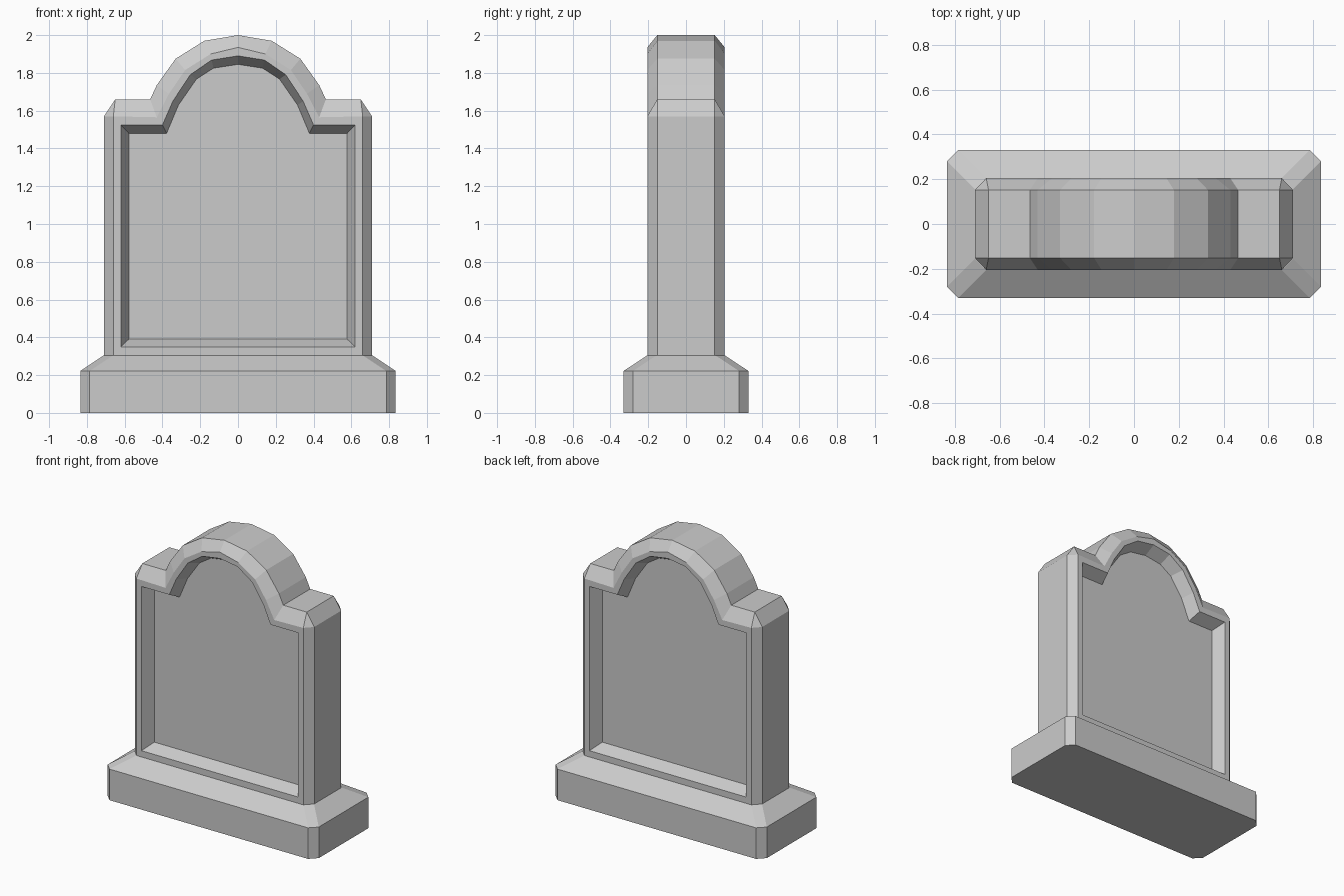
import bpy
import bmesh

cube = bpy.data.objects.get("Cube")
if cube:
    bpy.data.objects.remove(cube, do_unlink=True)

stone = bpy.data.materials.new("grey_stone")
stone.use_nodes = True
colour = (0.6, 0.6, 0.6, 1)
stone.diffuse_color = colour
stone.node_tree.nodes["Principled BSDF"].inputs["Base Color"].default_value = colour


def loft(name, rings):
    """Join equal-length closed rings with quads and cap both ends."""
    bm = bmesh.new()
    loops = [[bm.verts.new(p) for p in ring] for ring in rings]
    for a, b in zip(loops, loops[1:]):
        for i in range(len(a)):
            j = (i + 1) % len(a)
            bm.faces.new((a[i], a[j], b[j], b[i]))
    bm.faces.new(loops[0])
    bm.faces.new(loops[-1])
    bmesh.ops.remove_doubles(bm, verts=bm.verts, dist=0.0005)
    bmesh.ops.recalc_face_normals(bm, faces=bm.faces)
    mesh = bpy.data.meshes.new(name)
    bm.to_mesh(mesh)
    bm.free()
    mesh.materials.append(stone)
    obj = bpy.data.objects.new(name, mesh)
    bpy.context.collection.objects.link(obj)
    return obj


def octagon(x, y, z, cut):
    """Rectangle with cut corners."""
    corner = [(x, y - cut), (x - cut, y)]
    quarter = corner + [(-a, b) for a, b in reversed(corner)]
    return [(a, b, z) for a, b in quarter + [(-a, -b) for a, b in quarter]]


# Plinth with a sloped top
loft("plinth", [octagon(0.835, 0.33, 0, 0.05),
                octagon(0.835, 0.33, 0.222, 0.05),
                octagon(0.71, 0.205, 0.305, 0.05)])

# Half outlines of the slab: foot, shoulder, valley, arch, crown
outer = [(0.71, 0.305), (0.71, 1.57), (0.65, 1.66), (0.465, 1.66),
         (0.43, 1.735), (0.33, 1.875), (0.178, 1.97), (0, 2)]
front = [(0.66, 0.305), (0.66, 1.57), (0.66, 1.57), (0.43, 1.565),
         (0.365, 1.69), (0.28, 1.815), (0.145, 1.9), (0, 1.935)]
recess = [(0.62, 0.35), (0.62, 1.524), (0.62, 1.524), (0.4, 1.524),
          (0.345, 1.65), (0.253, 1.79), (0.14, 1.868), (0, 1.89)]
panel = [(0.578, 0.39), (0.578, 1.48), (0.578, 1.48), (0.378, 1.48),
         (0.315, 1.63), (0.22, 1.767), (0.13, 1.825), (0, 1.845)]


def ring(half, y):
    """Mirror a half outline into a full ring at depth y."""
    full = half + [(-x, z) for x, z in reversed(half[:-1])]
    return [(x, y, z) for x, z in full]


# Slab with chamfered rim and a sunken panel on both faces
layers = [(panel, 0.12), (recess, 0.205), (front, 0.205), (outer, 0.152)]
loft("headstone", [ring(h, -y) for h, y in layers]
     + [ring(h, y) for h, y in reversed(layers)])
